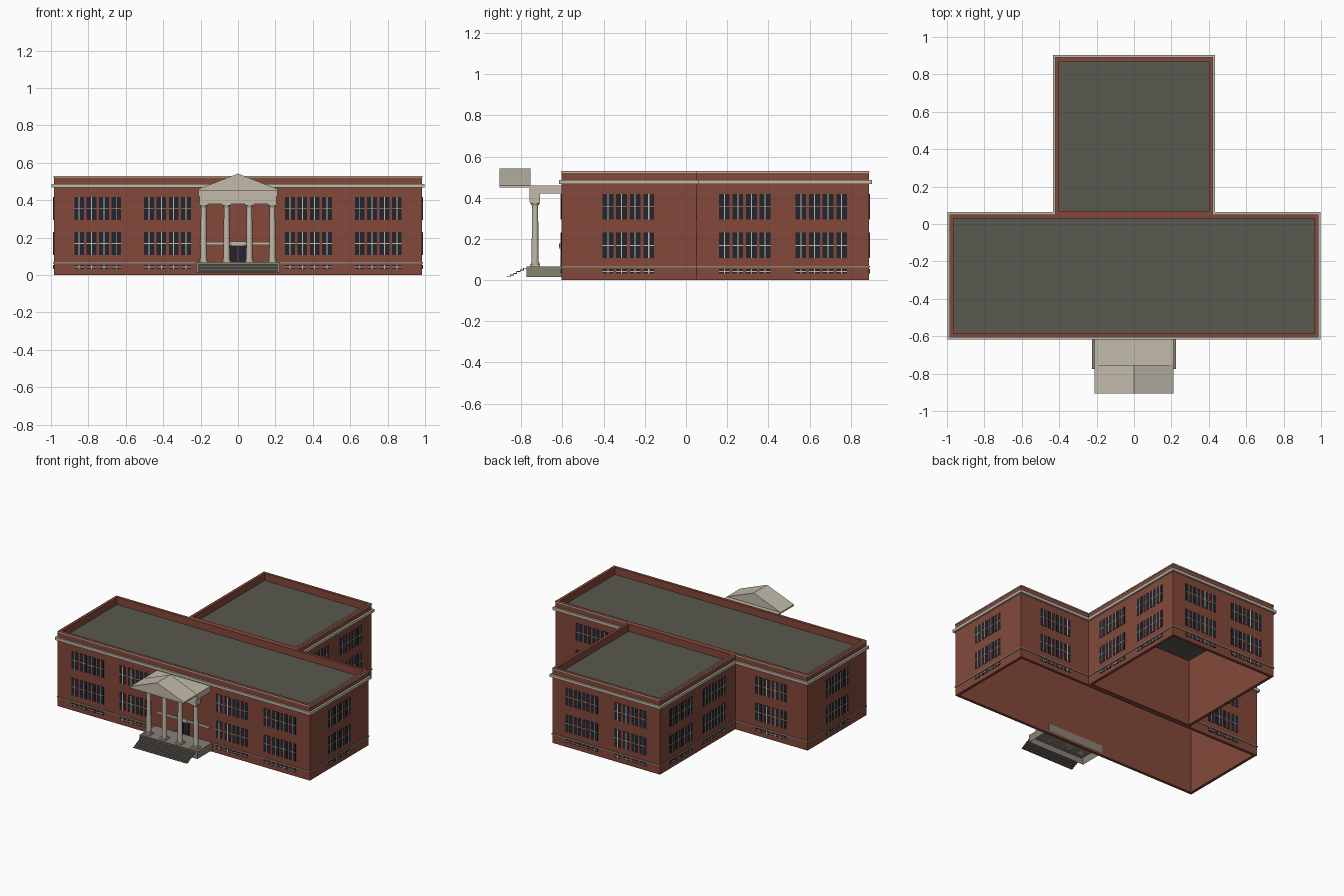
import bpy, bmesh, math
from mathutils import Matrix, Vector

cube = bpy.data.objects.get("Cube")
if cube:
    bpy.data.objects.remove(cube, do_unlink=True)


def material(name, rgb):
    m = bpy.data.materials.new(name)
    m.use_nodes = True
    m.diffuse_color = (*rgb, 1)
    bsdf = m.node_tree.nodes["Principled BSDF"]
    bsdf.inputs["Base Color"].default_value = (*rgb, 1)
    bsdf.inputs["Roughness"].default_value = 0.9
    return m


BRICK = material("red brick", (0.23, 0.066, 0.042))
ROOF = material("dark roof", (0.1, 0.098, 0.08))
TRIM = material("cream trim", (0.54, 0.5, 0.41))
STONE = material("grey stone", (0.25, 0.225, 0.18))
STEP = material("dark step stone", (0.15, 0.14, 0.115))
GLASS = material("dark glass", (0.017, 0.018, 0.026))


def box(bm, lo, hi, matrix=Matrix()):
    """Axis box between two corners, optionally transformed."""
    lo, hi = Vector(lo), Vector(hi)
    size = Matrix.Diagonal((*(hi - lo), 1))
    bmesh.ops.create_cube(bm, size=1, matrix=matrix @ Matrix.Translation((lo + hi) / 2) @ size)


def finish(name, bm, mat):
    mesh = bpy.data.meshes.new(name)
    bm.to_mesh(mesh)
    bm.free()
    mesh.materials.append(mat)
    ob = bpy.data.objects.new(name, mesh)
    bpy.context.collection.objects.link(ob)
    return ob


def boxes(name, mat, *pairs):
    bm = bmesh.new()
    for lo, hi in pairs:
        box(bm, lo, hi)
    return finish(name, bm, mat)


def ring(name, mat, plan, z0, z1, out, thick):
    """Four-sided band around a plan rectangle, pushed outward by out."""
    x, y0, y1 = plan[0] + out, plan[1] - out, plan[2] + out
    t = thick
    return boxes(name, mat,
                 ((-x, y0, z0), (x, y0 + t, z1)), ((-x, y1 - t, z0), (x, y1, z1)),
                 ((-x, y0 + t, z0), (-x + t, y1 - t, z1)), ((x - t, y0 + t, z0), (x, y1 - t, z1)))


# Hollow wings: half width, front y, back y
MAIN = (0.985, -0.605, 0.05)
REAR = (0.42, 0.05, 0.89)
for label, plan in (("main", MAIN), ("rear", REAR)):
    w, y0, y1 = plan
    ring(label + "_walls", BRICK, plan, 0, 0.53, 0, 0.02)
    ring(label + "_parapet_edge", TRIM, plan, 0.521, 0.528, 0.002, 0.01)
    ring(label + "_cornice", TRIM, plan, 0.468, 0.487, 0.013, 0.02)
    ring(label + "_water_table", STONE, plan, 0.06, 0.068, 0.004, 0.01)
    boxes(label + "_roof", ROOF, ((-w + 0.019, y0 + 0.019, 0.472), (w - 0.019, y1 - 0.019, 0.48)))

# Window groups: wall point and turn of the wall
groups = [(x, MAIN[1], 0) for x in (-0.75, -0.377, 0.377, 0.75)]
groups += [(x, REAR[2], 180) for x in (-0.19, 0.19)]
for side, turn in ((1, 90), (-1, -90)):
    groups.append((side * MAIN[0], -0.28, turn))
    groups += [(side * REAR[0], y, turn) for y in (0.285, 0.657)]
    groups.append((side * 0.7, MAIN[2], 180))

glass, frames = bmesh.new(), bmesh.new()
for gx, gy, turn in groups:
    m = Matrix.Translation((gx, gy, 0)) @ Matrix.Rotation(math.radians(turn), 4, "Z")
    for i in range(4):
        u = (i - 1.5) * 0.066
        for z0, z1 in ((0.107, 0.23), (0.295, 0.418), (0.031, 0.053)):
            mid = (z0 + z1) / 2
            box(glass, (u - 0.026, -0.002, z0), (u + 0.026, 0.002, z1), m)
            box(frames, (u - 0.0025, -0.004, z0), (u + 0.0025, 0, z1), m)
            box(frames, (u - 0.026, -0.0035, mid - 0.002), (u + 0.026, 0, mid + 0.002), m)
finish("window_glass", glass, GLASS)
finish("window_bars", frames, TRIM)

# Entrance door and the band over it
boxes("entrance_doors", GLASS, ((-0.045, -0.609, 0.068), (-0.002, -0.603, 0.155)),
      ((0.002, -0.609, 0.068), (0.045, -0.603, 0.155)))
boxes("entrance_band", TRIM, ((-0.205, -0.615, 0.16), (0.205, -0.6, 0.175)),
      ((-0.035, -0.618, 0.154), (0.035, -0.6, 0.178)))

# Porch platform, open underneath
porch = boxes("porch_platform", STONE, ((-0.225, -0.775, 0.014), (0.225, -0.58, 0.066)))
bm = bmesh.new()
bm.from_mesh(porch.data)
bmesh.ops.delete(bm, geom=[f for f in bm.faces if f.normal.z < -0.5], context="FACES")
bm.to_mesh(porch.data)
bm.free()

# Thin folded stair: tread and riser per step
bm = bmesh.new()
STEPS = 6
run, rise = 0.096 / STEPS, 0.05 / STEPS
for i in range(STEPS):
    y, z = -0.871 + i * run, 0.014 + i * rise
    box(bm, (-0.21, y, z), (0.21, y + run + 0.003, z + 0.004))
    box(bm, (-0.21, y + run, z), (0.21, y + run + 0.003, z + rise + 0.002))
finish("front_steps", bm, STEP)

# Columns: lathed shaft with square plinth and capital
COLUMN_Y = -0.733
bm, blocks = bmesh.new(), bmesh.new()
for x in (-0.184, -0.061, 0.061, 0.184):
    for r1, r2, z0, z1 in ((0.021, 0.021, 0.076, 0.086), (0.0175, 0.0145, 0.086, 0.362),
                           (0.016, 0.021, 0.362, 0.372)):
        bmesh.ops.create_cone(bm, cap_ends=True, segments=16, radius1=r1, radius2=r2, depth=z1 - z0,
                              matrix=Matrix.Translation((x, COLUMN_Y, (z0 + z1) / 2)))
    for z0, z1 in ((0.066, 0.076), (0.372, 0.38)):
        box(blocks, (x - 0.024, COLUMN_Y - 0.024, z0), (x + 0.024, COLUMN_Y + 0.024, z1))
columns = finish("portico_columns", bm, TRIM)
finish("column_plinths_and_capitals", blocks, TRIM)
bpy.ops.object.select_all(action="DESELECT")
columns.select_set(True)
bpy.context.view_layer.objects.active = columns
bpy.ops.object.shade_smooth_by_angle(angle=math.radians(35))

# Beam over the columns and flat slab back to the wall
boxes("portico_beam", TRIM, ((-0.205, -0.76, 0.38), (0.205, -0.71, 0.43)))
boxes("portico_slab", TRIM, ((-0.21, -0.76, 0.42), (0.21, -0.6, 0.46)))

# Gable extruded from its front outline
bm = bmesh.new()
outline = [(-0.21, 0.45), (0.21, 0.45), (0.21, 0.46), (0, 0.542), (-0.21, 0.46)]
face = bm.faces.new([bm.verts.new((x, -0.905, z)) for x, z in outline])
ext = bmesh.ops.extrude_face_region(bm, geom=[face])
bmesh.ops.translate(bm, vec=(0, 0.15, 0), verts=[v for v in ext["geom"] if isinstance(v, bmesh.types.BMVert)])
bmesh.ops.recalc_face_normals(bm, faces=bm.faces)
finish("portico_gable", bm, TRIM)
